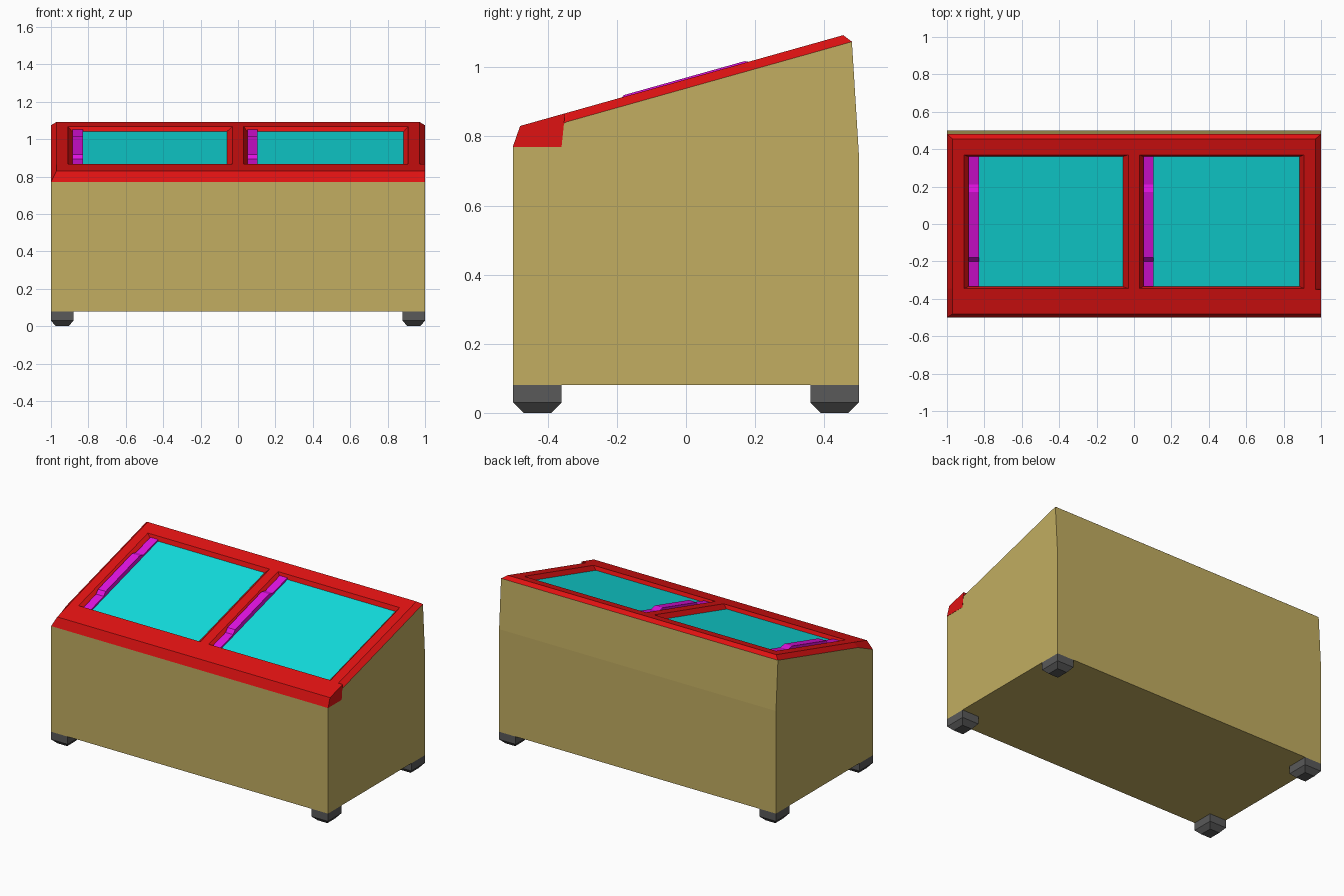
import bpy
import bmesh

default = bpy.data.objects.get("Cube")
if default:
    bpy.data.objects.remove(default)


def material(name, rgb):
    m = bpy.data.materials.new(name)
    m.use_nodes = True
    m.diffuse_color = (*rgb, 1)
    m.node_tree.nodes["Principled BSDF"].inputs["Base Color"].default_value = (*rgb, 1)
    return m


TAN = material("tan", (0.54, 0.42, 0.12))
RED = material("red", (0.74, 0.006, 0.006))
CYAN = material("cyan", (0.006, 0.74, 0.74))
MAGENTA = material("magenta", (0.74, 0.006, 0.74))
GREY = material("dark grey", (0.1, 0.1, 0.1))

LID = 0.026  # lid thickness


def slope(y, h=0):
    """Height of the sloping top at depth y, raised by h."""
    return 0.939 + 0.281 * y + h


def finish(name, bm, mat):
    bmesh.ops.remove_doubles(bm, verts=bm.verts, dist=0.0001)
    bmesh.ops.recalc_face_normals(bm, faces=bm.faces)
    mesh = bpy.data.meshes.new(name)
    bm.to_mesh(mesh)
    bm.free()
    mesh.materials.append(mat)
    obj = bpy.data.objects.new(name, mesh)
    bpy.context.collection.objects.link(obj)
    return obj


def add_face(bm, points):
    return bm.faces.new([bm.verts.new(p) for p in points])


def prism(name, profile, x0, x1, mat, open_top=False):
    """Extrude a (y, z) profile along x; open_top leaves out the closing side."""
    bm = bmesh.new()
    for x in (x0, x1):
        add_face(bm, [(x, y, z) for y, z in profile])
    for i in range(len(profile) - int(open_top)):
        a, b = profile[i], profile[(i + 1) % len(profile)]
        add_face(bm, [(x0, *a), (x1, *a), (x1, *b), (x0, *b)])
    return finish(name, bm, mat)


# Cabinet, closed above by the lid
prism("cabinet", [(-0.345, slope(-0.345)), (-0.5, 0.77), (-0.5, 0.08), (0.5, 0.08),
                  (0.5, 0.75), (0.48, slope(0.48))], -1, 1, TAN, open_top=True)

# Lid frame: a sloping grid with two openings and a bevelled rim
xs = [-0.97, -0.91, -0.03, 0.03, 0.91, 0.97]
ys = [-0.48, -0.345, 0.37, 0.455]
windows = {"right": (1, -0.885, -0.06), "left": (3, 0.05, 0.885)}
PANE_Y = (-0.335, 0.36)


def top(x, y):
    return (x, y, slope(y, LID))


def rim(x, y):
    x = {xs[0]: -1, xs[-1]: 1}.get(x, x)
    if y == ys[0]:
        return (x, -0.5, 0.77)
    y = 0.48 if y == ys[-1] else y
    return (x, y, slope(y))


def rectangle(x0, x1, y0, y1):
    return [(x0, y0), (x1, y0), (x1, y1), (x0, y1)]


bm = bmesh.new()
holes = [w[0] for w in windows.values()]
for i in range(len(xs) - 1):
    for j in range(len(ys) - 1):
        if not (j == 1 and i in holes):
            add_face(bm, [top(*p) for p in rectangle(xs[i], xs[i + 1], ys[j], ys[j + 1])])
border = [(x, ys[0]) for x in xs] + [(xs[-1], y) for y in ys[1:]]
border += [(x, ys[-1]) for x in xs[-2::-1]] + [(xs[0], y) for y in ys[-2:0:-1]]
for a, b in zip(border, border[1:] + border[:1]):
    add_face(bm, [top(*a), top(*b), rim(*b), rim(*a)])
for i, x0, x1 in windows.values():
    outer = rectangle(xs[i], xs[i + 1], ys[1], ys[2])
    inner = rectangle(x0, x1, *PANE_Y)
    for k in range(4):
        n = (k + 1) % 4
        low = [(x, y, slope(y)) for x, y in (inner[n], inner[k])]
        add_face(bm, [top(*outer[k]), top(*outer[n])] + low)
finish("lid_frame", bm, RED)

# Corner block on the left end of the lid
prism("lid_corner_block", [(-0.501, 0.77), (-0.36, 0.77), (-0.35, slope(-0.35, LID)),
                           (-0.48, slope(-0.48, LID))], 0.96, 1.001, RED)

# Sunken panes and their raised pull handles
grip = [(PANE_Y[0], 0), (PANE_Y[0], 0.012), (-0.2, 0.012), (-0.18, 0.031),
        (0.17, 0.031), (0.21, 0.012), (PANE_Y[1], 0.012), (PANE_Y[1], 0)]
for side, (i, x0, x1) in windows.items():
    bm = bmesh.new()
    add_face(bm, [(x, y, slope(y, 0.001)) for x, y in rectangle(x0, x1, *PANE_Y)])
    pane = finish(side + "_pane", bm, CYAN)
    if pane.data.polygons[0].normal.z < 0:
        pane.data.flip_normals()
    prism(side + "_handle", [(y, slope(y, h)) for y, h in grip], x0, x0 + 0.055, MAGENTA)

# Tapered feet in the four corners
for sx, side in ((-1, "right"), (1, "left")):
    for sy, end in ((-1, "front"), (1, "back")):
        bm = bmesh.new()
        rings = []
        for inset_x, inset_y, z in ((0.025, 0.03, 0), (0, 0, 0.03), (0, 0, 0.08)):
            corners = rectangle(0.88 + inset_x, 1 - inset_x, 0.36 + inset_y, 0.5 - inset_y)
            rings.append([(sx * x, sy * y, z) for x, y in corners])
        add_face(bm, rings[0])
        add_face(bm, rings[-1])
        for low, high in zip(rings, rings[1:]):
            for k in range(4):
                n = (k + 1) % 4
                add_face(bm, [low[k], low[n], high[n], high[k]])
        finish(f"{end}_{side}_foot", bm, GREY)
